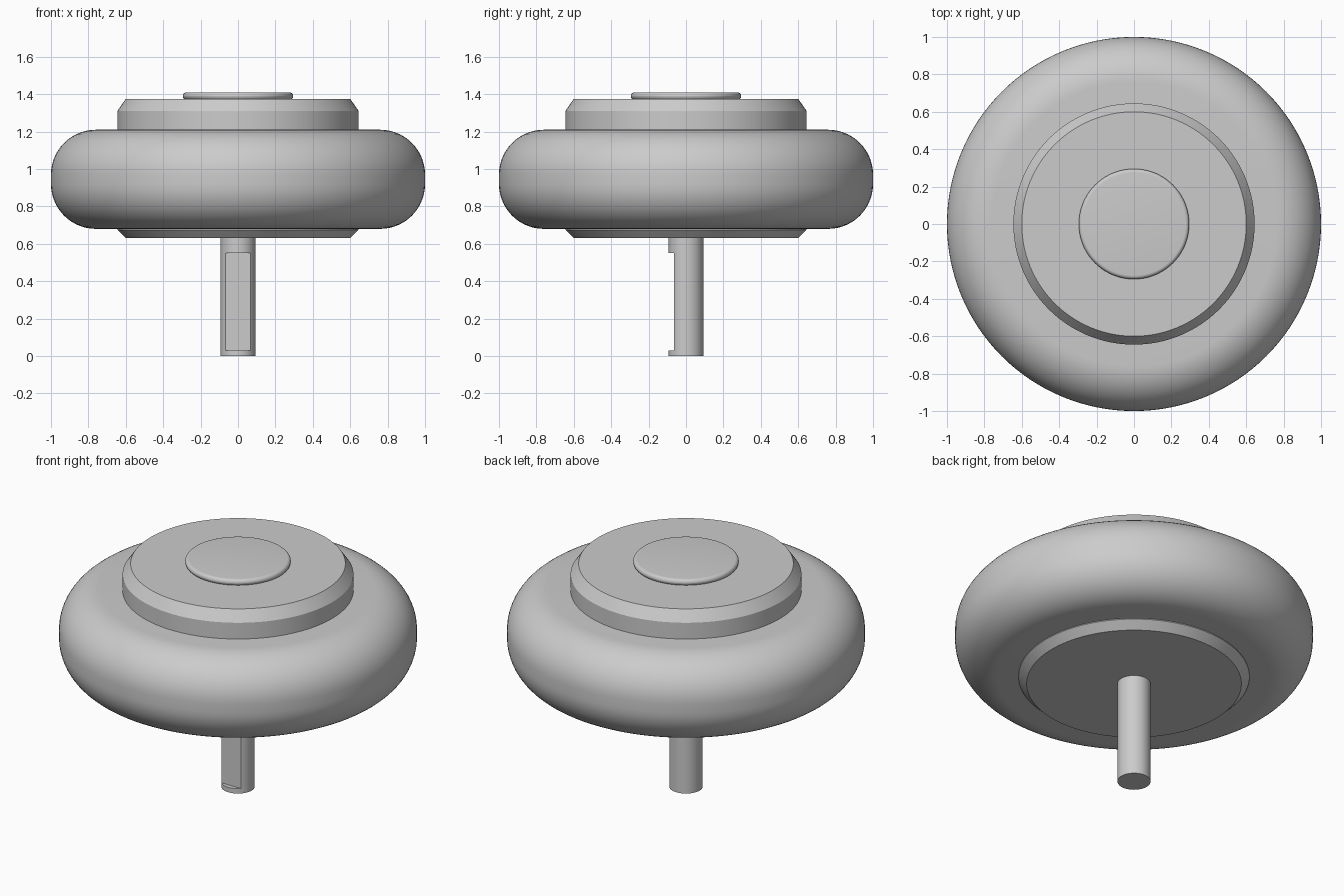
import bpy, bmesh
from math import sin, cos, pi, radians

cube = bpy.data.objects.get("Cube")
if cube:
    bpy.data.objects.remove(cube, do_unlink=True)

# Single material
grey = bpy.data.materials.new("plain_grey")
grey.use_nodes = True
grey.diffuse_color = (0.6, 0.6, 0.6, 1)
grey.node_tree.nodes["Principled BSDF"].inputs["Base Color"].default_value = grey.diffuse_color


def activate(ob):
    bpy.ops.object.select_all(action='DESELECT')
    ob.select_set(True)
    bpy.context.view_layer.objects.active = ob


def smooth(ob):
    activate(ob)
    bpy.ops.object.shade_smooth_by_angle(angle=radians(30))


def fillet(r, z, radius, start, steps):
    """Quarter-circle profile points about centre (r, z)."""
    return [(r + radius * cos(start + pi / 2 * i / steps),
             z + radius * sin(start + pi / 2 * i / steps)) for i in range(steps + 1)]


def lathe(name, profile, segments=128):
    """Closed solid from a bottom-to-top (radius, z) profile."""
    bm = bmesh.new()
    rings = [[bm.verts.new((r * cos(2 * pi * i / segments), r * sin(2 * pi * i / segments), z))
              for i in range(segments)] for r, z in profile]
    for low, high in zip(rings, rings[1:]):
        for i in range(segments):
            j = (i + 1) % segments
            bm.faces.new((low[i], low[j], high[j], high[i]))
    bm.faces.new(rings[0][::-1])
    bm.faces.new(rings[-1])
    mesh = bpy.data.meshes.new(name)
    bm.to_mesh(mesh)
    bm.free()
    ob = bpy.data.objects.new(name, mesh)
    bpy.context.collection.objects.link(ob)
    mesh.materials.append(grey)
    return ob


# Rounded outer body
R = 0.24
body = lathe("rounded_body", fillet(1 - R, 0.68 + R, R, -pi / 2, 14) + fillet(1 - R, 1.21 - R, R, 0, 14))

# Chamfered hub passing through the body
hub = lathe("hub", [(0.6, 0.63), (0.645, 0.675), (0.645, 1.31), (0.6, 1.375)])

# Soft-edged top button
b = 0.02
button = lathe("top_button", fillet(0.295 - b, 1.37 + b, b, -pi / 2, 6) + fillet(0.295 - b, 1.41 - b, b, 0, 6))

# Shaft with a flat milled into its front
shaft = lathe("shaft", [(0.093, 0), (0.093, 0.64)], 64)
bpy.ops.mesh.primitive_cube_add(size=1, location=(0, -0.165, 0.29))
cutter = bpy.context.object
cutter.name = "flat_cutter"
cutter.scale = (0.4, 0.2, 0.52)
cutter.hide_render = True
cut = shaft.modifiers.new("flat", 'BOOLEAN')
cut.operation = 'DIFFERENCE'
cut.solver = 'EXACT'
cut.object = cutter
activate(shaft)
bpy.ops.object.modifier_apply(modifier=cut.name)
bpy.data.objects.remove(cutter, do_unlink=True)

for part in (body, hub, button, shaft):
    smooth(part)
